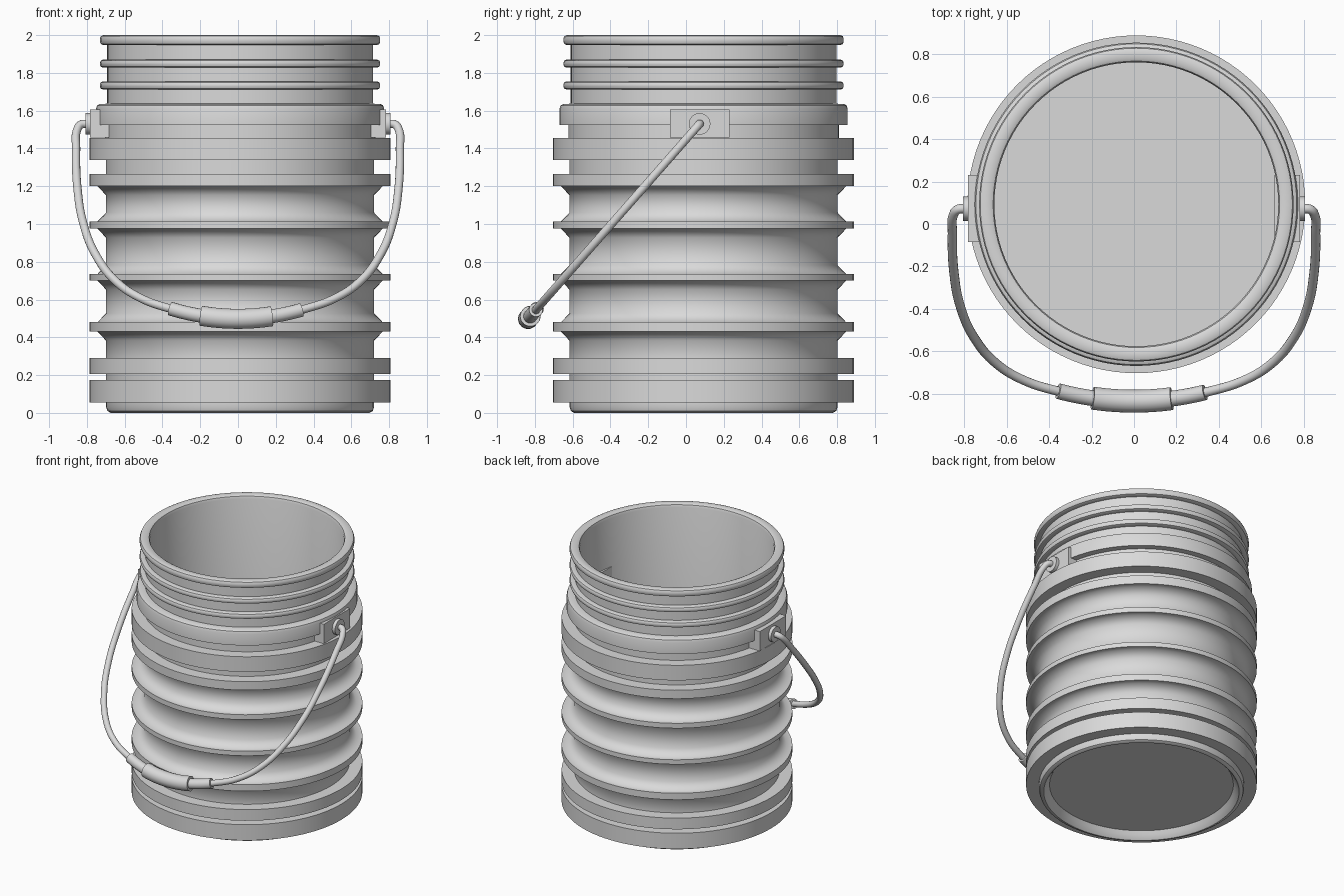
import bpy, bmesh, math
from mathutils import Vector, Matrix

cube = bpy.data.objects.get("Cube")
if cube:
    bpy.data.objects.remove(cube, do_unlink=True)

CX, CY = 0.011, 0.093           # bucket axis
PIVOT_Y, PIVOT_Z = 0.072, 1.53  # handle hinge
LEAN = 0.88                     # forward swing of the handle per unit of drop

grey = bpy.data.materials.new("plain_grey")
grey.use_nodes = True
grey.diffuse_color = (0.7, 0.7, 0.7, 1)
grey.node_tree.nodes["Principled BSDF"].inputs["Base Color"].default_value = (0.7, 0.7, 0.7, 1)


def finish(obj, angle):
    """Give the object its material and smooth shading with sharp edges."""
    obj.data.materials.append(grey)
    bpy.ops.object.select_all(action='DESELECT')
    obj.select_set(True)
    bpy.context.view_layer.objects.active = obj
    if obj.type == 'CURVE':
        bpy.ops.object.convert(target='MESH')
        obj = bpy.context.object
    bpy.ops.object.shade_smooth_by_angle(angle=math.radians(angle))
    return obj


def from_bmesh(name, bm, angle=40):
    bmesh.ops.recalc_face_normals(bm, faces=bm.faces)
    mesh = bpy.data.meshes.new(name)
    bm.to_mesh(mesh)
    bm.free()
    obj = bpy.data.objects.new(name, mesh)
    bpy.context.collection.objects.link(obj)
    return finish(obj, angle)


def lathe(name, profile, angle, closed=False, steps=96):
    """Spin (radius, height) points round the bucket axis."""
    bm = bmesh.new()
    verts = [bm.verts.new((CX + r, CY, z)) for r, z in profile]
    edges = [bm.edges.new(pair) for pair in zip(verts, verts[1:])]
    if closed:
        edges.append(bm.edges.new((verts[-1], verts[0])))
    bmesh.ops.spin(bm, geom=verts + edges, cent=(CX, CY, 0), axis=(0, 0, 1),
                   angle=math.tau, steps=steps, use_duplicate=False)
    bmesh.ops.remove_doubles(bm, verts=bm.verts, dist=0.0005)
    return from_bmesh(name, bm, angle)


def bead(r_in, r_out, top, bottom, soft):
    """Rounded hoop on the wall, listed from bottom to top."""
    s = soft * 0.3
    return [(r_in, bottom), (r_out - soft, bottom), (r_out - s, bottom + s), (r_out, bottom + soft),
            (r_out, top - soft), (r_out - s, top - s), (r_out - soft, top), (r_in, top)]


# Bucket: recessed underside, foot, wall with hoops, lip, inside wall and floor
wall, shoulder, collar = 0.704, 0.716, 0.763
bucket = [(0, 0.055), (0.635, 0.055), (0.65, 0.03), (0.668, 0.006), (0.675, 0.0), (0.685, 0.0),
          (0.702, 0.01), (0.709, 0.03), (0.709, 0.06), (0.698, 0.06), (0.698, 1.45),
          (shoulder, 1.45), (shoulder, 1.525)]
bucket += [(collar, 1.525), (collar, 1.61), (collar - 0.006, 1.628), (collar - 0.02, 1.635), (wall, 1.637)]
bucket += bead(wall, 0.742, 1.755, 1.712, 0.016)
bucket += bead(wall, 0.742, 1.87, 1.828, 0.016)
bucket += bead(wall, 0.742, 2.0, 1.947, 0.018)[:-1]
bucket += [(0.69, 2.0), (0.676, 1.993), (0.67, 1.975), (0.674, 0.09), (0, 0.09)]
lathe("bucket", bucket, 40)

# Ribbed sleeve: square bands at the ends, flared ribs in the middle
R, core, flare, inner = 0.797, 0.71, 0.755, 0.699


def rib(bottom, top, flared_top=True):
    """Rib with a flare below it, and above it too if wanted."""
    above = [(flare, top), (core, top + 0.047)] if flared_top else [(core, top)]
    return [(core, bottom - 0.047), (flare, bottom), (R, bottom), (R, top)] + above


sleeve = [(inner, 0.055), (R, 0.055), (R, 0.175), (core, 0.175), (core, 0.205),
          (R, 0.205), (R, 0.29), (core, 0.29)]
sleeve += rib(0.43, 0.48) + rib(0.70, 0.735) + rib(0.975, 1.013) + rib(1.20, 1.265, False)
sleeve += [(core, 1.34), (R, 1.34), (R, 1.455), (inner, 1.455)]
lathe("ribbed_sleeve", sleeve, 50, closed=True)

# Hinge plates and bosses on both sides
for side, label in ((1, "left"), (-1, "right")):
    bm = bmesh.new()
    size = Matrix.Diagonal((0.12, 0.317, 0.148, 1))
    bmesh.ops.create_cube(bm, size=1, matrix=Matrix.Translation((side * 0.724, 0.0725, 1.532)) @ size)
    from_bmesh(label + "_hinge_plate", bm)
    bm = bmesh.new()
    place = Matrix.Translation((side * 0.778, PIVOT_Y, PIVOT_Z)) @ Matrix.Rotation(math.pi / 2, 4, 'Y')
    bmesh.ops.create_cone(bm, cap_ends=True, segments=32, radius1=0.057, radius2=0.057,
                          depth=0.06, matrix=place)
    from_bmesh(label + "_hinge_boss", bm)


def tube(name, points, radius):
    """Round tube along (x, z) points in the leaning plane of the handle."""
    curve = bpy.data.curves.new(name, 'CURVE')
    curve.dimensions = '3D'
    curve.bevel_depth = radius
    curve.bevel_resolution = 5
    curve.resolution_u = 8
    curve.use_fill_caps = True
    spline = curve.splines.new('BEZIER')
    spline.bezier_points.add(len(points) - 1)
    for bp, (x, z) in zip(spline.bezier_points, points):
        bp.co = Vector((x, PIVOT_Y - (PIVOT_Z - z) * LEAN, z))
        bp.handle_left_type = bp.handle_right_type = 'AUTO'
    obj = bpy.data.objects.new(name, curve)
    bpy.context.collection.objects.link(obj)
    return finish(obj, 40)


# Wire handle, mirrored about its middle
half = [(0.79, 1.53), (0.83, 1.527), (0.851, 1.50), (0.857, 1.40), (0.849, 1.18), (0.818, 1.0),
        (0.755, 0.84), (0.65, 0.70), (0.52, 0.61), (0.36, 0.552), (0.18, 0.511)]
tube("wire_handle", half + [(0, 0.498)] + [(-x, z) for x, z in reversed(half)], 0.022)


# Grip: thick middle with a thinner collar at each end
def along(x0, x1, count=7):
    xs = [x0 + (x1 - x0) * i / (count - 1) for i in range(count)]
    return [(x, 0.498 + 0.42 * x * x) for x in xs]


tube("grip_middle", along(-0.195, 0.178), 0.054)
tube("left_grip_collar", along(0.165, 0.335), 0.037)
tube("right_grip_collar", along(-0.358, -0.18), 0.037)
